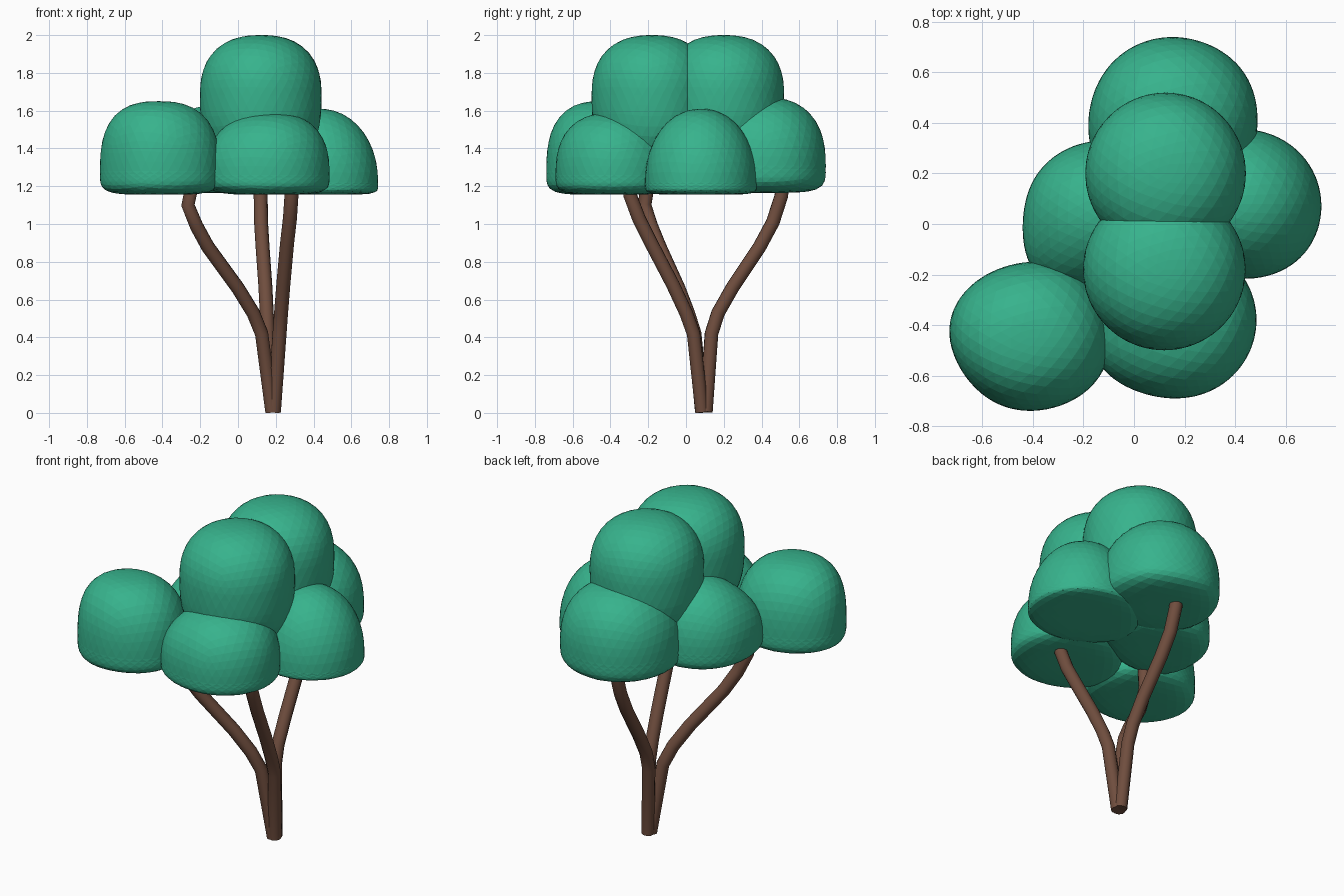
import bpy, bmesh, math
from mathutils import Vector

if "Cube" in bpy.data.objects:
    bpy.data.objects.remove(bpy.data.objects["Cube"])


def material(name, rgb):
    m = bpy.data.materials.new(name)
    m.diffuse_color = (*rgb, 1.0)
    m.use_nodes = True
    m.node_tree.nodes["Principled BSDF"].inputs["Base Color"].default_value = m.diffuse_color
    return m


leaf_green = material("leaf_green", (0.038, 0.45, 0.265))
bark_brown = material("bark_brown", (0.16, 0.075, 0.048))


def activate(ob):
    bpy.ops.object.select_all(action='DESELECT')
    bpy.context.view_layer.objects.active = ob
    ob.select_set(True)


def leaf_clump(name, x, y, rx, ry, bottom, mid, top, p_top=2.4, p_bottom=4.5, pulls=()):
    """Rounded dome above mid height, flattened belly below; pulls are (degrees, distance) bulges."""
    bm = bmesh.new()
    bmesh.ops.create_icosphere(bm, subdivisions=4, radius=1)
    for v in bm.verts:
        n = v.co.normalized()
        rho, h = Vector((n.x, n.y)).length, abs(n.z)
        p = p_top if n.z > 0 else p_bottom
        r = (rho ** p + h ** p) ** (-1 / p)
        height = top - mid if n.z > 0 else mid - bottom
        v.co = (x + n.x * r * rx, y + n.y * r * ry, mid + n.z * r * height)
        for deg, amount in pulls:
            d = Vector((math.cos(math.radians(deg)), math.sin(math.radians(deg)), 0))
            v.co += d * amount * max(0, n.dot(d) * r) ** 4
    me = bpy.data.meshes.new(name)
    bm.to_mesh(me)
    bm.free()
    me.materials.append(leaf_green)
    ob = bpy.data.objects.new(name, me)
    bpy.context.collection.objects.link(ob)
    return ob


def trunk(name, points, radius=0.037):
    """Bent round pole swept along a path."""
    cu = bpy.data.curves.new(name, 'CURVE')
    cu.dimensions = '3D'
    cu.bevel_depth = radius
    cu.bevel_resolution = 3
    cu.use_fill_caps = True
    s = cu.splines.new('POLY')
    s.points.add(len(points) - 1)
    for pt, co in zip(s.points, points):
        pt.co = (*co, 1)
    cu.materials.append(bark_brown)
    ob = bpy.data.objects.new(name, cu)
    bpy.context.collection.objects.link(ob)
    activate(ob)
    bpy.ops.object.convert(target='MESH')
    bpy.ops.object.shade_smooth_by_angle(angle=0.8)


clumps = [
    # Two tall upper clumps
    leaf_clump("foliage", 0.12, -0.18, 0.322, 0.32, 1.3, 1.68, 2.0, 2.4, 2.8),
    leaf_clump("foliage_top_back", 0.125, 0.2, 0.318, 0.32, 1.3, 1.68, 2.0, 2.4, 2.8),
    # Lower ring
    leaf_clump("foliage_front_left", -0.42, -0.45, 0.32, 0.29, 1.155, 1.28, 1.65, 2.6, 4.5,
               [(210, -0.02), (330, 0.01), (60, 0.02)]),
    leaf_clump("foliage_front", 0.17, -0.38, 0.315, 0.31, 1.155, 1.26, 1.59, 2.5, 4.5,
               [(205, 0.04)]),
    leaf_clump("foliage_back", 0.15, 0.425, 0.322, 0.315, 1.165, 1.31, 1.67, 2.4, 4.5,
               [(220, 0.03), (25, 0.015), (320, 0.03)]),
    leaf_clump("foliage_right", 0.43, 0.08, 0.31, 0.295, 1.155, 1.22, 1.61, 2.1, 6,
               [(315, 0.01), (190, 0.04)]),
    leaf_clump("foliage_left", -0.12, 0.05, 0.31, 0.28, 1.165, 1.29, 1.63, 2.2, 4.5,
               [(230, 0.07), (0, 0.05)]),
]

# Merge the clumps into one skin
canopy = clumps[0]
for part in clumps[1:]:
    mod = canopy.modifiers.new("merge", 'BOOLEAN')
    mod.operation, mod.solver, mod.object = 'UNION', 'EXACT', part
    activate(canopy)
    bpy.ops.object.modifier_apply(modifier=mod.name)
    bpy.data.objects.remove(part)

# Three bent trunks growing from one foot
trunk("trunk_left", [(0.18, 0.085, 0.005), (0.125, 0.045, 0.42), (0.08, 0.01, 0.53),
                     (0.0, -0.04, 0.66), (-0.16, -0.14, 0.88), (-0.22, -0.185, 0.99),
                     (-0.265, -0.22, 1.1), (-0.24, -0.2, 1.22)])
trunk("trunk_front", [(0.19, 0.085, 0.005), (0.22, 0.04, 0.42), (0.228, -0.0, 0.53),
                      (0.24, -0.07, 0.68), (0.26, -0.185, 0.9), (0.275, -0.25, 1.03),
                      (0.283, -0.295, 1.15), (0.283, -0.3, 1.22)])
trunk("trunk_back", [(0.185, 0.105, 0.005), (0.158, 0.135, 0.42), (0.152, 0.17, 0.53),
                     (0.145, 0.25, 0.67), (0.13, 0.39, 0.88), (0.122, 0.46, 1.01),
                     (0.12, 0.505, 1.15), (0.12, 0.51, 1.22)])
